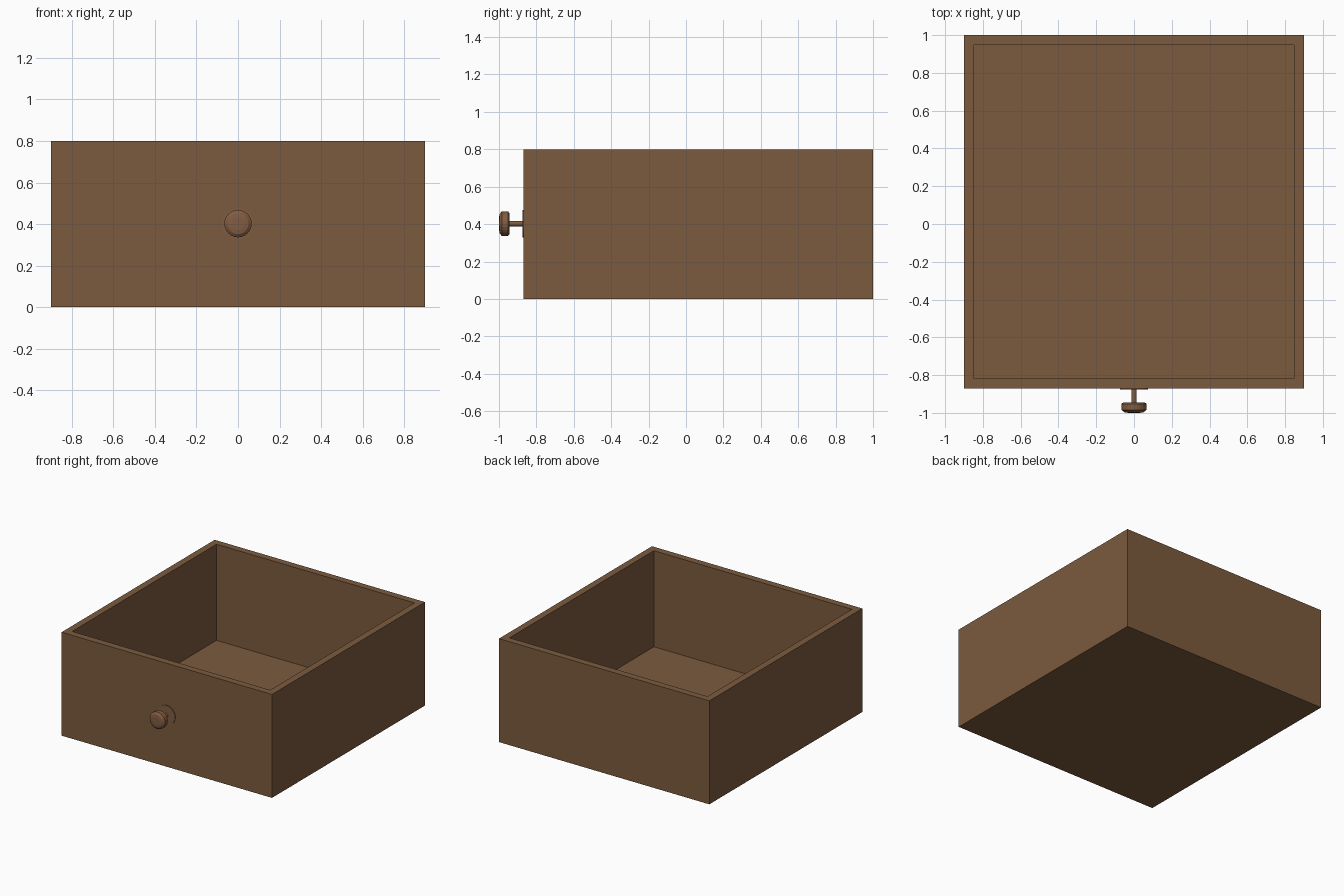
import bpy, bmesh, math

if "Cube" in bpy.data.objects:
    bpy.data.objects.remove(bpy.data.objects["Cube"])


def material(name, srgb):
    m = bpy.data.materials.new(name)
    lin = [((c / 255 + 0.055) / 1.055) ** 2.4 for c in srgb]
    m.diffuse_color = (*lin, 1)
    m.use_nodes = True
    m.node_tree.nodes["Principled BSDF"].inputs["Base Color"].default_value = m.diffuse_color
    return m


def finish(bm, name, mat):
    bmesh.ops.recalc_face_normals(bm, faces=bm.faces)
    me = bpy.data.meshes.new(name)
    bm.to_mesh(me)
    bm.free()
    me.materials.append(mat)
    ob = bpy.data.objects.new(name, me)
    bpy.context.collection.objects.link(ob)
    return ob


def lathe(name, profile, mat, z=0.402, sides=24):
    """Turn (y, radius) points around the y axis at height z."""
    bm = bmesh.new()
    rings = [[bm.verts.new((r * math.cos(2 * math.pi * i / sides), y,
                            z + r * math.sin(2 * math.pi * i / sides)))
              for i in range(sides)] for y, r in profile]
    for a, b in zip(rings, rings[1:]):
        for i in range(sides):
            j = (i + 1) % sides
            bm.faces.new((a[i], a[j], b[j], b[i]))
    bm.faces.new(rings[0])
    bm.faces.new(rings[-1])
    return finish(bm, name, mat)


wood = material("brown wood", (124, 91, 62))
knob_wood = material("knob wood", (130, 92, 65))

# Drawer box: solid block, top face inset and pushed down to the floor
X, Y0, Y1, H, WALL, FLOOR = 0.9, -0.87, 1.0, 0.8, 0.075, 0.057
bm = bmesh.new()
bmesh.ops.create_cube(bm, size=1)
for v in bm.verts:
    v.co = (math.copysign(X, v.co.x), Y1 if v.co.y > 0 else Y0, H if v.co.z > 0 else 0)
bm.normal_update()
top = max(bm.faces, key=lambda f: f.calc_center_median().z)
bmesh.ops.inset_region(bm, faces=[top], thickness=WALL)
ext = bmesh.ops.extrude_discrete_faces(bm, faces=[top])
for v in ext["faces"][0].verts:
    v.co.z = FLOOR
finish(bm, "drawer_box", wood)

# Knob: thin back plate, stem and chamfered head
lathe("knob_plate", [(-0.865, 0.074), (-0.875, 0.074)], knob_wood)
lathe("knob_stem", [(-0.87, 0.014), (-0.955, 0.014)], knob_wood)
lathe("knob_head", [(-0.945, 0.058), (-0.952, 0.066), (-0.985, 0.066),
                    (-0.997, 0.05), (-1.0, 0.03)], knob_wood)
